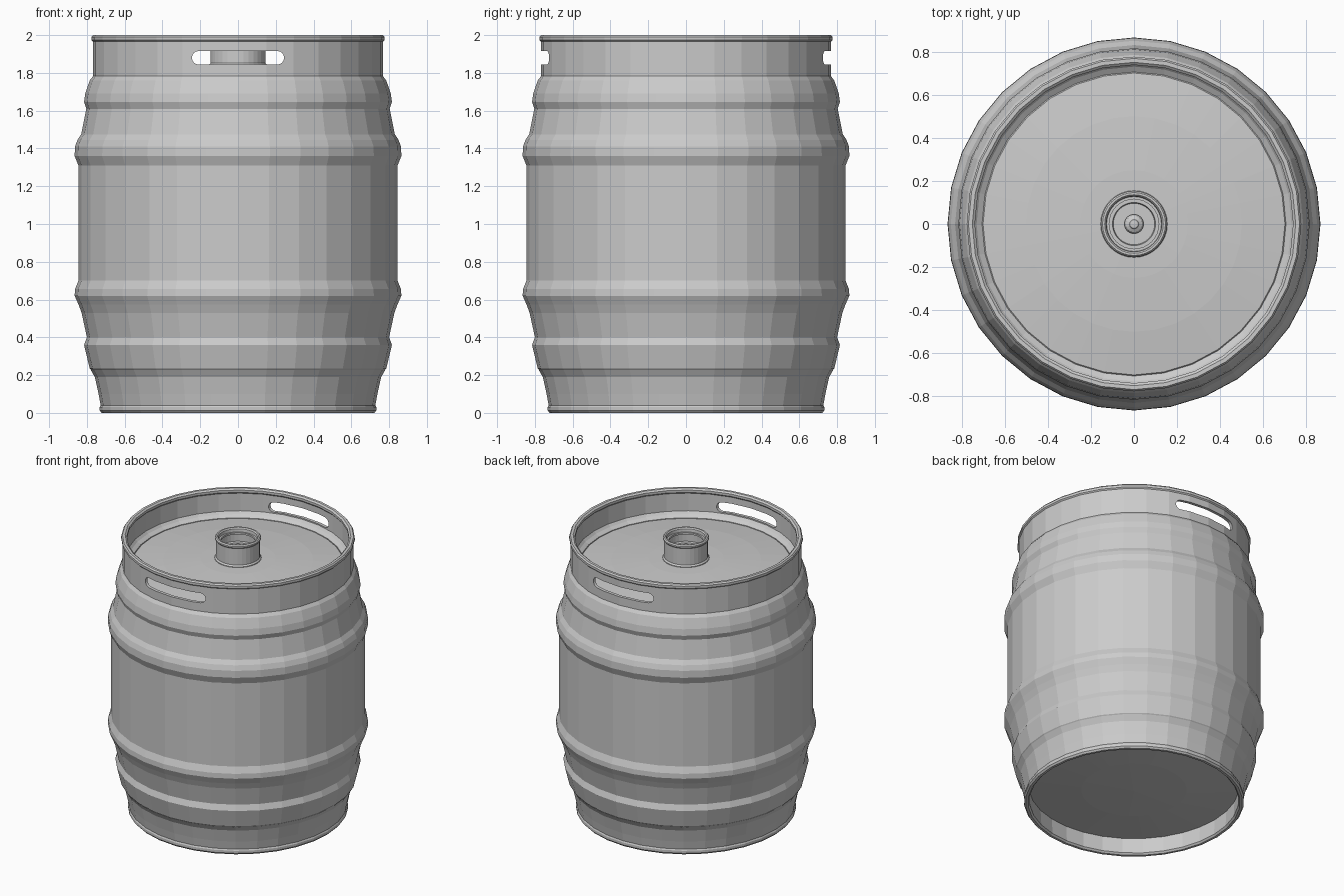
import bpy, bmesh
from math import sin, cos, pi

if "Cube" in bpy.data.objects:
    bpy.data.objects.remove(bpy.data.objects["Cube"])

SIDES = 32


def lathe(name, profile, closed=False, sides=SIDES):
    """Spin (radius, z) points round the z axis; closed joins last to first."""
    bm = bmesh.new()
    rings = []
    for r, z in profile:
        if r == 0:
            rings.append([bm.verts.new((0, 0, z))] * sides)
        else:
            rings.append([bm.verts.new((r * cos(2 * pi * i / sides),
                                        r * sin(2 * pi * i / sides), z))
                          for i in range(sides)])
    pairs = list(zip(rings, rings[1:]))
    if closed:
        pairs.append((rings[-1], rings[0]))
    for a, b in pairs:
        for i in range(sides):
            j = (i + 1) % sides
            bm.faces.new(list(dict.fromkeys((a[i], a[j], b[j], b[i]))))
    bmesh.ops.recalc_face_normals(bm, faces=bm.faces)
    return finish(name, bm)


def finish(name, bm):
    mesh = bpy.data.meshes.new(name)
    bm.to_mesh(mesh)
    bm.free()
    ob = bpy.data.objects.new(name, mesh)
    bpy.context.collection.objects.link(ob)
    return ob


# Ribbed tank with domed ends
lower = [(0.76, 0.21), (0.785, 0.235), (0.815, 0.36), (0.80, 0.40),
         (0.828, 0.53), (0.845, 0.575), (0.865, 0.62), (0.863, 0.655),
         (0.845, 0.70)]
upper = [(0.845, 1.31), (0.865, 1.36), (0.863, 1.41), (0.85, 1.445),
         (0.83, 1.475), (0.803, 1.61), (0.815, 1.645), (0.809, 1.69),
         (0.785, 1.76), (0.766, 1.785)]
lathe("tank", [(0, 0.085), (0.35, 0.095), (0.70, 0.125)] + lower + upper +
      [(0.71, 1.79), (0.70, 1.80), (0.50, 1.822), (0.25, 1.836), (0, 1.84)])

# Bottom skirt with rolled foot
lathe("bottom_skirt", [
    (0.78, 0.228), (0.758, 0.19), (0.738, 0.10), (0.727, 0.04),
    (0.732, 0.03), (0.732, 0.012), (0.722, 0), (0.705, 0), (0.694, 0.012),
    (0.695, 0.035), (0.70, 0.13), (0.73, 0.215)], closed=True)

# Top collar with rolled rim
collar = lathe("top_collar", [
    (0.768, 1.782), (0.768, 1.965), (0.776, 1.973), (0.776, 1.99),
    (0.768, 2.0), (0.75, 2.0), (0.738, 1.99), (0.738, 1.973),
    (0.747, 1.963), (0.745, 1.835), (0.73, 1.818), (0.705, 1.802),
    (0.705, 1.785)], closed=True)

# Rounded slot cutter that opens both hand grips
half, rad, zc = 0.208, 0.036, 1.88
outline = []
for side in (1, -1):
    for k in range(9):
        a = -pi / 2 + pi * k / 8
        outline.append((side * (half + rad * cos(a)), zc + side * rad * sin(a)))
bm = bmesh.new()
face = bm.faces.new([bm.verts.new((x, -1, z)) for x, z in outline])
out = bmesh.ops.extrude_face_region(bm, geom=[face])
bmesh.ops.translate(bm, vec=(0, 2, 0), verts=[
    v for v in out["geom"] if isinstance(v, bmesh.types.BMVert)])
bmesh.ops.recalc_face_normals(bm, faces=bm.faces)
cutter = finish("grip_cutter", bm)
cutter.hide_render = True
cutter.hide_viewport = True
cutter.display_type = 'WIRE'
cut = collar.modifiers.new("hand_grips", 'BOOLEAN')
cut.operation = 'DIFFERENCE'
cut.solver = 'EXACT'
cut.object = cutter

# Filling neck
lathe("neck", [
    (0.155, 1.825), (0.155, 1.842), (0.146, 1.852), (0.146, 1.972),
    (0.153, 1.98), (0.153, 1.99), (0.146, 1.998), (0.136, 1.998),
    (0.129, 1.99), (0.127, 1.97), (0.127, 1.825)], closed=True)

# Retaining ring, valve seat and centre valve inside the neck
lathe("retaining_ring", [
    (0.128, 1.955), (0.128, 1.968), (0.115, 1.968), (0.115, 1.955)], closed=True)
lathe("valve_seat", [
    (0.128, 1.83), (0.128, 1.90), (0.10, 1.90), (0.096, 1.885), (0, 1.885)])
lathe("valve_core", [
    (0.045, 1.88), (0.045, 1.905), (0.038, 1.918), (0.025, 1.925),
    (0.02, 1.932), (0, 1.934)], sides=16)
